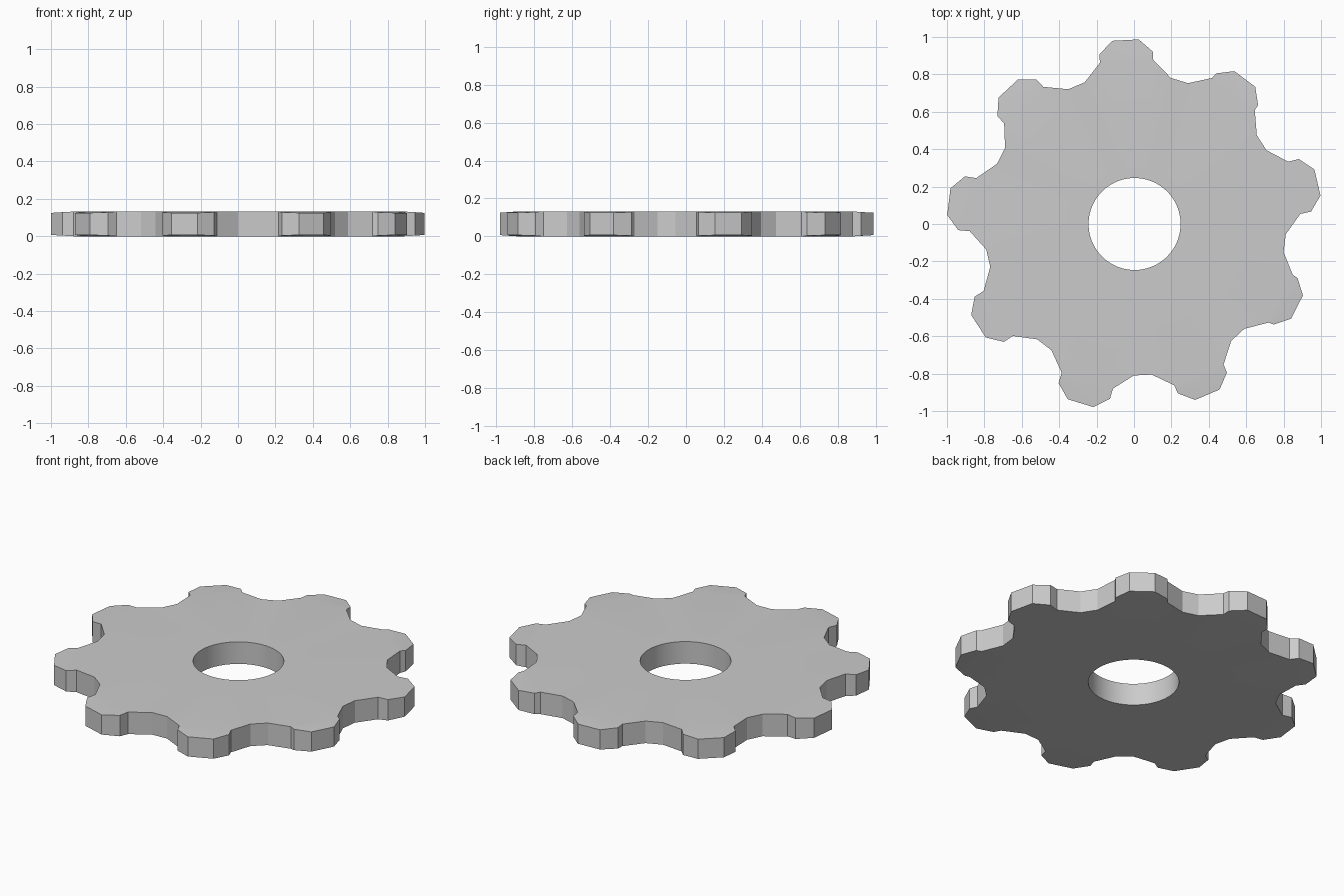
import bpy, bmesh
from math import sin, cos, radians

if "Cube" in bpy.data.objects:
    bpy.data.objects.remove(bpy.data.objects["Cube"])

CX, CY = 0.006, -0.003          # gear axis after centring the slightly uneven teeth
THICK, DROP = 0.132, 0.007      # plate thickness, thinning at the tooth tips
HOLE_R, VALLEY_R, NECK_R = 0.246, 0.807, 0.885
# tip radius of the nine teeth, counter-clockwise from the right-hand one
TIPS = [1.003, 0.977, 0.990, 0.997, 1.006, 1.001, 1.001, 0.991, 0.974]

bm = bmesh.new()


def pair(r, deg, drop=0.0, cx=CX, cy=CY):
    """Bottom and top vertex at a polar position."""
    x, y = cx + r * cos(radians(deg)), cy + r * sin(radians(deg))
    return bm.verts.new((x, y, drop)), bm.verts.new((x, y, THICK - drop))


def caps(pairs):
    """Matching bottom and top faces from counter-clockwise pairs."""
    bm.faces.new([p[1] for p in pairs])
    bm.faces.new([p[0] for p in reversed(pairs)])


# Outline: valley, neck, shoulder, tip and mirrored back, for each tooth
body, outline, teeth = [], [], []
for i, tip in enumerate(TIPS):
    a = 13 + 40 * i
    shoulder = tip - 0.06
    v1, n1 = pair(VALLEY_R, a - 16.7), pair(NECK_R, a - 9.3)
    s1, t1 = pair(shoulder, a - 8.8, DROP * 0.5), pair(tip, a - 4.1, DROP)
    t2, s2 = pair(tip, a + 4.1, DROP), pair(shoulder, a + 8.8, DROP * 0.5)
    n2, v2 = pair(NECK_R, a + 9.3), pair(VALLEY_R, a + 16.5)
    body += [v1, n1, n2, v2]
    outline += [v1, n1, s1, t1, t2, s2, n2, v2]
    teeth.append([n1, s1, t1, t2, s2, n2])

# Centre hole rim
hole = [pair(HOLE_R, 13 - 16.7 + 5 * k, 0, 0.003, 0) for k in range(72)]

# Flat plate between hole and teeth
for k in range(36):
    j = (k + 1) % 36
    caps([body[k], body[j], hole[(2 * k + 2) % 72], hole[2 * k + 1], hole[2 * k]])

# Thinned tooth faces
for t in teeth:
    caps(t)

# Outer wall and bore wall
for ring, outward in ((outline, True), (hole, False)):
    for p, q in zip(ring, ring[1:] + ring[:1]):
        f = [p[0], q[0], q[1], p[1]]
        bm.faces.new(f if outward else f[::-1])

mesh = bpy.data.meshes.new("gear_plate")
bm.to_mesh(mesh)
bm.free()
gear = bpy.data.objects.new("gear_plate", mesh)
bpy.context.collection.objects.link(gear)
bpy.context.view_layer.objects.active = gear
gear.select_set(True)
bpy.ops.object.shade_smooth_by_angle(angle=radians(6))
